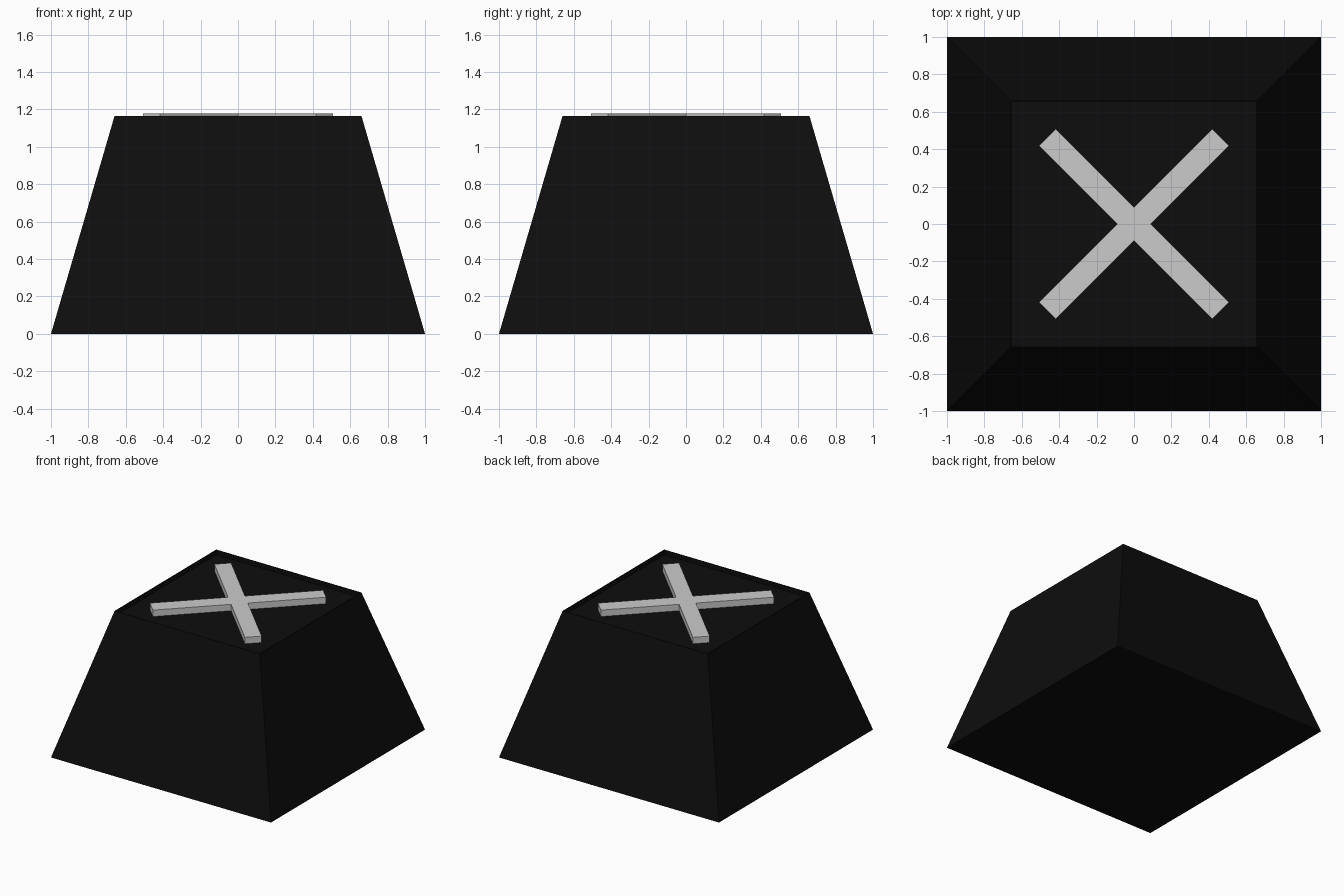
import bpy, bmesh
from math import radians
from mathutils import Matrix

if "Cube" in bpy.data.objects:
    bpy.data.objects.remove(bpy.data.objects["Cube"])

BASE, TOP, HEIGHT = 1.0, 0.66, 1.165
FLOOR, CROSS_TOP = 1.125, 1.178

def make_object(name, bm, color=None):
    bmesh.ops.recalc_face_normals(bm, faces=bm.faces)
    mesh = bpy.data.meshes.new(name)
    bm.to_mesh(mesh)
    bm.free()
    ob = bpy.data.objects.new(name, mesh)
    bpy.context.collection.objects.link(ob)
    if color:
        mat = bpy.data.materials.new(name + "_paint")
        mat.diffuse_color = color
        mat.use_nodes = True
        mat.node_tree.nodes["Principled BSDF"].inputs["Base Color"].default_value = mat.diffuse_color
        mesh.materials.append(mat)
    return ob

# Tapered block with a shallow recessed top
bm = bmesh.new()
rings = [(BASE, 0), (TOP, HEIGHT), (TOP - 0.005, HEIGHT), (TOP - 0.005, FLOOR)]
loops = [[bm.verts.new((x * r, y * r, z)) for x, y in ((-1, -1), (1, -1), (1, 1), (-1, 1))]
         for r, z in rings]
for low, high in zip(loops, loops[1:]):
    for i in range(4):
        j = (i + 1) % 4
        bm.faces.new((low[i], low[j], high[j], high[i]))
bm.faces.new(loops[0][::-1])
bm.faces.new(loops[-1])
make_object("tapered_block", bm, (0.004, 0.004, 0.004, 1))

# Diagonal cross: a square hub with four extruded arms
bm = bmesh.new()
hub, reach = 0.0635, 0.655
bmesh.ops.create_cube(bm, size=1, matrix=Matrix.Translation((0, 0, (FLOOR + CROSS_TOP) / 2))
                      @ Matrix.Diagonal((2 * hub, 2 * hub, CROSS_TOP - FLOOR, 1)))
bm.normal_update()
sides = [f for f in bm.faces if abs(f.normal.z) < 0.5]
for f in sides:
    direction = f.normal.copy()
    arm = bmesh.ops.extrude_discrete_faces(bm, faces=[f])["faces"]
    bmesh.ops.translate(bm, verts=arm[0].verts, vec=direction * (reach - hub))
bmesh.ops.rotate(bm, verts=bm.verts, matrix=Matrix.Rotation(radians(45), 3, 'Z'))
bmesh.ops.remove_doubles(bm, verts=bm.verts, dist=1e-5)
make_object("top_cross", bm)
